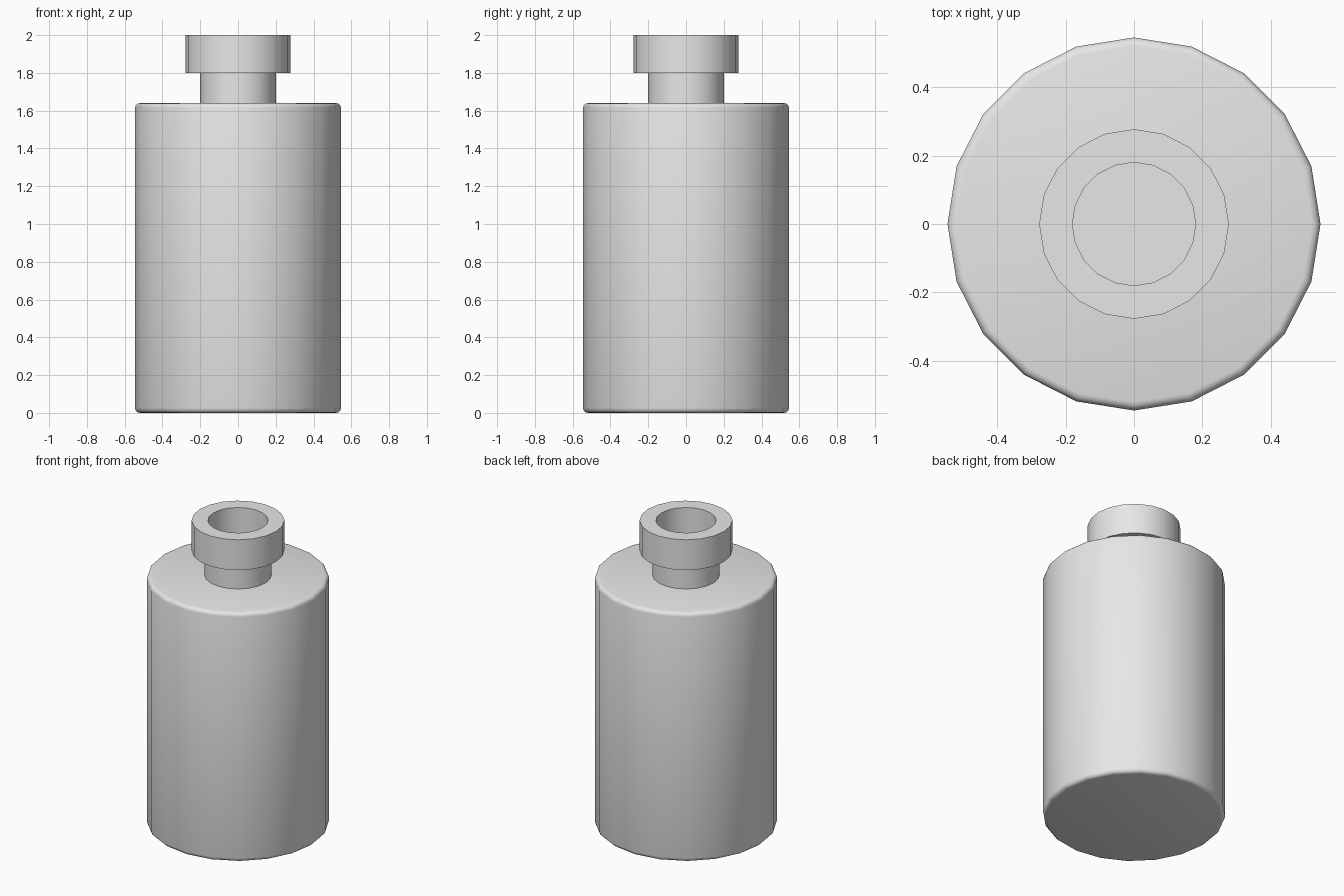
import bpy
import bmesh
import math

default = bpy.data.objects.get("Cube")
if default:
    bpy.data.objects.remove(default, do_unlink=True)

SIDES = 20


def make_material(name, colour):
    mat = bpy.data.materials.new(name)
    mat.use_nodes = True
    mat.diffuse_color = colour
    mat.node_tree.nodes["Principled BSDF"].inputs["Base Color"].default_value = colour
    return mat


def lathe(name, profile, mat):
    """Spin a radius/height profile around z; both ends are capped."""
    bm = bmesh.new()
    rings = []
    for r, z in profile:
        angles = [math.tau * i / SIDES for i in range(SIDES)]
        rings.append([bm.verts.new((r * math.cos(a), r * math.sin(a), z)) for a in angles])
    for low, high in zip(rings, rings[1:]):
        for i in range(SIDES):
            j = (i + 1) % SIDES
            bm.faces.new((low[i], low[j], high[j], high[i]))
    bm.faces.new(rings[0][::-1])
    bm.faces.new(rings[-1])
    mesh = bpy.data.meshes.new(name)
    bm.to_mesh(mesh)
    bm.free()
    mesh.materials.append(mat)
    obj = bpy.data.objects.new(name, mesh)
    bpy.context.collection.objects.link(obj)
    bpy.ops.object.select_all(action="DESELECT")
    obj.select_set(True)
    bpy.context.view_layer.objects.active = obj
    bpy.ops.object.shade_smooth_by_angle(angle=math.radians(40))
    return obj


grey = make_material("light grey", (0.8, 0.8, 0.8, 1.0))

# Body with softly rounded rims
BODY_R, BODY_H, ROUND = 0.545, 1.64, 0.025
steps = [math.radians(a) for a in (0, 30, 60, 90)]
corner = [(BODY_R - ROUND + ROUND * math.sin(a), ROUND - ROUND * math.cos(a)) for a in steps]
lathe("bottle_body", corner + [(r, BODY_H - z) for r, z in reversed(corner)], grey)

# Neck, wider collar and the recessed mouth
lathe("neck_and_collar", [(0.2, 1.63), (0.2, 1.8), (0.277, 1.8), (0.277, 2.0),
                          (0.18, 2.0), (0.18, 1.72)], grey)
